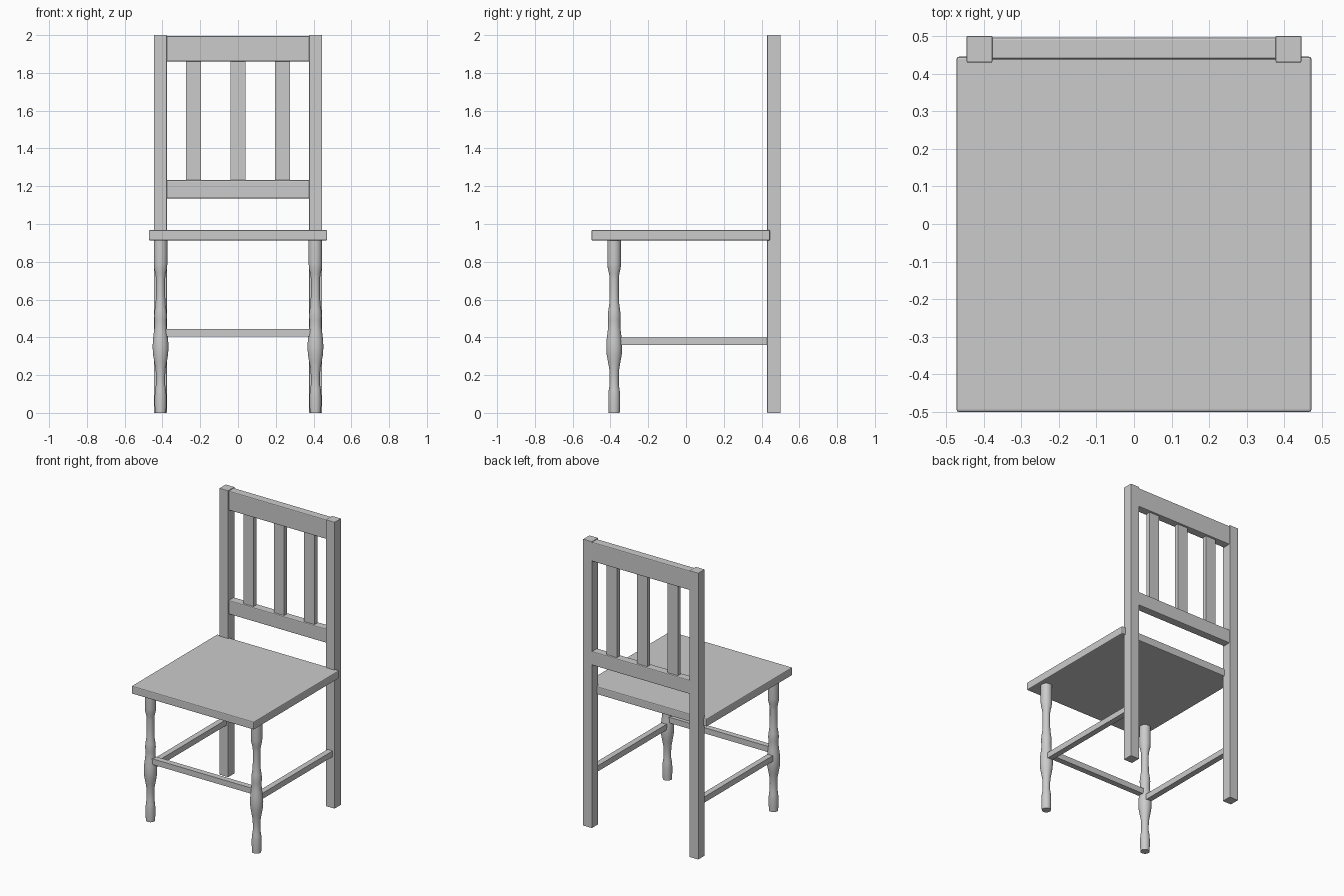
import bpy, bmesh, math

if "Cube" in bpy.data.objects:
    bpy.data.objects.remove(bpy.data.objects["Cube"])


def finish(obj, bm):
    bmesh.ops.recalc_face_normals(bm, faces=bm.faces)
    bm.to_mesh(obj.data)
    bm.free()


def new_object(name):
    obj = bpy.data.objects.new(name, bpy.data.meshes.new(name))
    bpy.context.collection.objects.link(obj)
    return obj


def box(name, x, y, z, bevel=0.0):
    """Box from (min, max) ranges, with an optional small edge bevel."""
    obj = new_object(name)
    bm = bmesh.new()
    bmesh.ops.create_cube(bm, size=1)
    for v in bm.verts:
        for i, (lo, hi) in enumerate((x, y, z)):
            v.co[i] = lo if v.co[i] < 0 else hi
    finish(obj, bm)
    if bevel:
        mod = obj.modifiers.new("edge_bevel", 'BEVEL')
        mod.width = bevel
        mod.segments = 2
    return obj


def turned(name, profile, cx, cy, sides=32):
    """Lathe-turned part from a (radius, height) profile."""
    obj = new_object(name)
    bm = bmesh.new()
    rings = []
    for r, z in profile:
        rings.append([bm.verts.new((cx + r * math.cos(2 * math.pi * i / sides),
                                    cy + r * math.sin(2 * math.pi * i / sides), z))
                      for i in range(sides)])
    for a, b in zip(rings, rings[1:]):
        for i in range(sides):
            j = (i + 1) % sides
            bm.faces.new((a[i], a[j], b[j], b[i]))
    bm.faces.new(rings[0])
    bm.faces.new(rings[-1])
    finish(obj, bm)
    bpy.ops.object.select_all(action='DESELECT')
    obj.select_set(True)
    bpy.context.view_layer.objects.active = obj
    bpy.ops.object.shade_smooth_by_angle(angle=math.radians(35))
    return obj


# Seat
box("seat", (-0.472, 0.472), (-0.5, 0.445), (0.913, 0.968), 0.006)

# Turned front leg outline
leg_profile = [(0.029, 0), (0.031, 0.04), (0.031, 0.09), (0.029, 0.12),
               (0.024, 0.15), (0.024, 0.19), (0.026, 0.23), (0.033, 0.27),
               (0.040, 0.31), (0.042, 0.35), (0.040, 0.39), (0.035, 0.43),
               (0.032, 0.46), (0.032, 0.49), (0.034, 0.515), (0.031, 0.545),
               (0.026, 0.58), (0.024, 0.63), (0.024, 0.71), (0.027, 0.735),
               (0.034, 0.765), (0.036, 0.79), (0.036, 0.92)]

for side, s in (("left", -1), ("right", 1)):
    # Front leg, tall back post and side stretcher
    turned("front_leg_" + side, leg_profile, s * 0.41, -0.38)
    box("back_post_" + side, sorted((s * 0.377, s * 0.445)), (0.43, 0.5), (0, 2), 0.002)
    box("side_stretcher_" + side, (s * 0.41 - 0.02, s * 0.41 + 0.02),
        (-0.375, 0.432), (0.36, 0.40))

# Front stretcher
box("front_stretcher", (-0.395, 0.395), (-0.40, -0.36), (0.405, 0.445))

# Back rails
box("top_rail", (-0.385, 0.385), (0.438, 0.496), (1.86, 1.995), 0.006)
box("lower_rail", (-0.385, 0.385), (0.438, 0.496), (1.135, 1.232), 0.006)

# Back slats
for i in (-1, 0, 1):
    box(f"back_slat_{i + 2}", (i * 0.235 - 0.04, i * 0.235 + 0.04),
        (0.452, 0.482), (1.225, 1.865))
